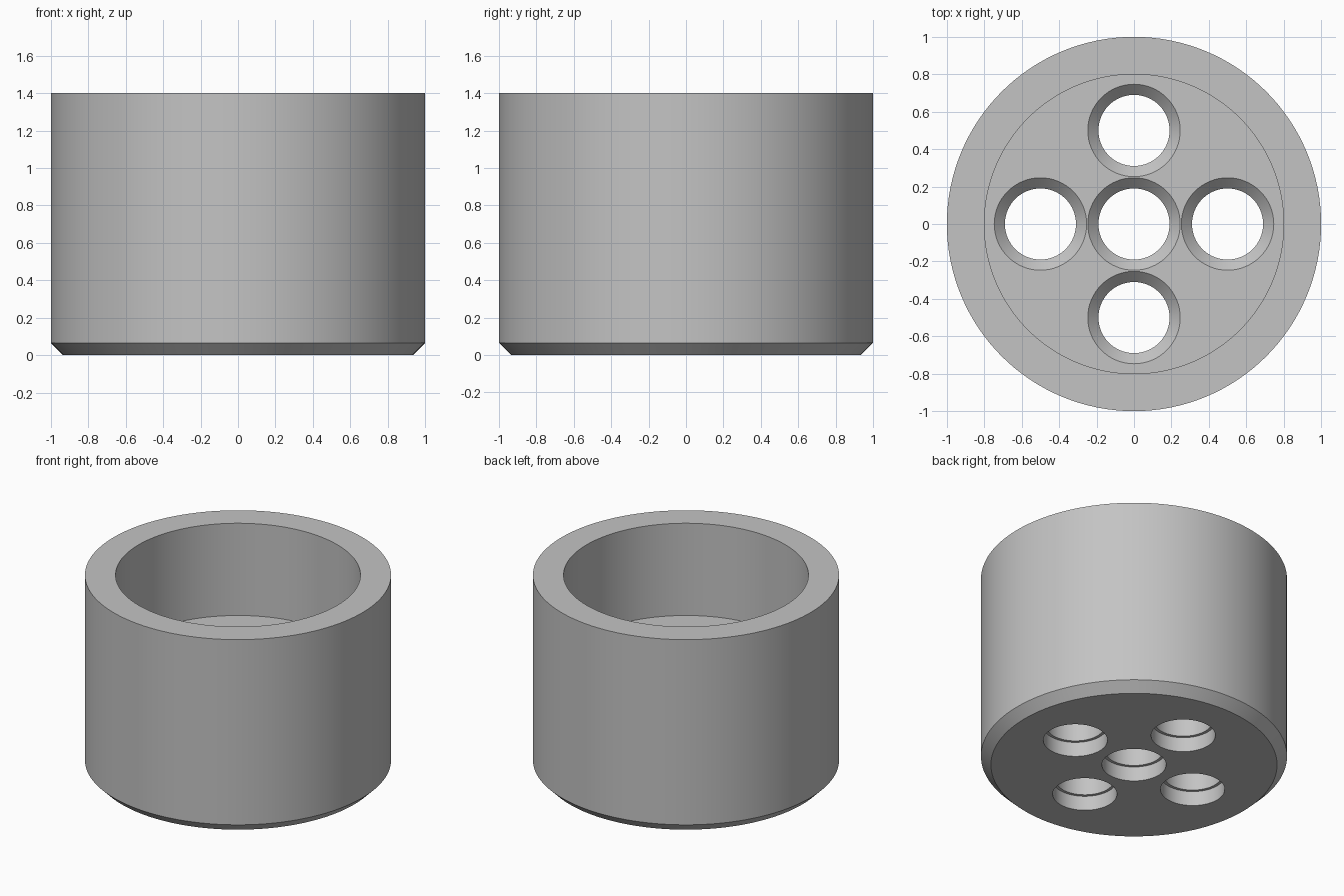
import bpy, bmesh, math
from mathutils import Vector

cube = bpy.data.objects.get("Cube")
if cube:
    bpy.data.objects.remove(cube, do_unlink=True)

HEIGHT, FLOOR = 1.4, 0.735
CHAMFER = 0.065

metal = bpy.data.materials.new("plain grey")
metal.use_nodes = True
GREY = (0.55, 0.55, 0.55, 1)
metal.diffuse_color = GREY
metal.node_tree.nodes["Principled BSDF"].inputs["Base Color"].default_value = GREY


def lathe(bm, profile, centre, sides):
    """Closed solid turned around a vertical axis; profile is (radius, z), capped at both ends."""
    rings = []
    for r, z in profile:
        angles = [2 * math.pi * i / sides for i in range(sides)]
        rings.append([bm.verts.new(Vector((centre[0] + r * math.cos(a),
                                           centre[1] + r * math.sin(a), z))) for a in angles])
    for low, high in zip(rings, rings[1:]):
        for i in range(sides):
            j = (i + 1) % sides
            bm.faces.new((low[i], low[j], high[j], high[i]))
    bm.faces.new(list(reversed(rings[0])))
    bm.faces.new(rings[-1])


def finish(bm, name):
    bmesh.ops.recalc_face_normals(bm, faces=bm.faces)
    mesh = bpy.data.meshes.new(name)
    bm.to_mesh(mesh)
    bm.free()
    mesh.materials.append(metal)
    obj = bpy.data.objects.new(name, mesh)
    bpy.context.collection.objects.link(obj)
    return obj


# Cup body: chamfered foot, straight wall, flat rim and thick floor
bm = bmesh.new()
lathe(bm, [(1 - CHAMFER, 0), (1, CHAMFER), (1, HEIGHT), (0.8, HEIGHT), (0.8, FLOOR)],
      (0, 0), 128)
body = finish(bm, "cup_body")

# Five stepped bores: wide mouth below, narrow middle, countersink at the floor
bm = bmesh.new()
bore = [(0.21, -0.1), (0.21, 0.105), (0.19, 0.105), (0.19, FLOOR - 0.057),
        (0.247, FLOOR), (0.247, FLOOR + 0.1)]
for centre in [(0, 0), (0.5, 0), (-0.5, 0), (0, 0.5), (0, -0.5)]:
    lathe(bm, bore, centre, 64)
cutter = finish(bm, "bore_cutter")
cutter.hide_render = True

# Cut the bores, then discard the cutter
cut = body.modifiers.new("bores", "BOOLEAN")
cut.operation = "DIFFERENCE"
cut.solver = "EXACT"
cut.object = cutter
bpy.ops.object.select_all(action="DESELECT")
bpy.context.view_layer.objects.active = body
body.select_set(True)
bpy.ops.object.modifier_apply(modifier=cut.name)
bpy.data.objects.remove(cutter, do_unlink=True)
bpy.ops.object.shade_smooth_by_angle(angle=math.radians(30))
